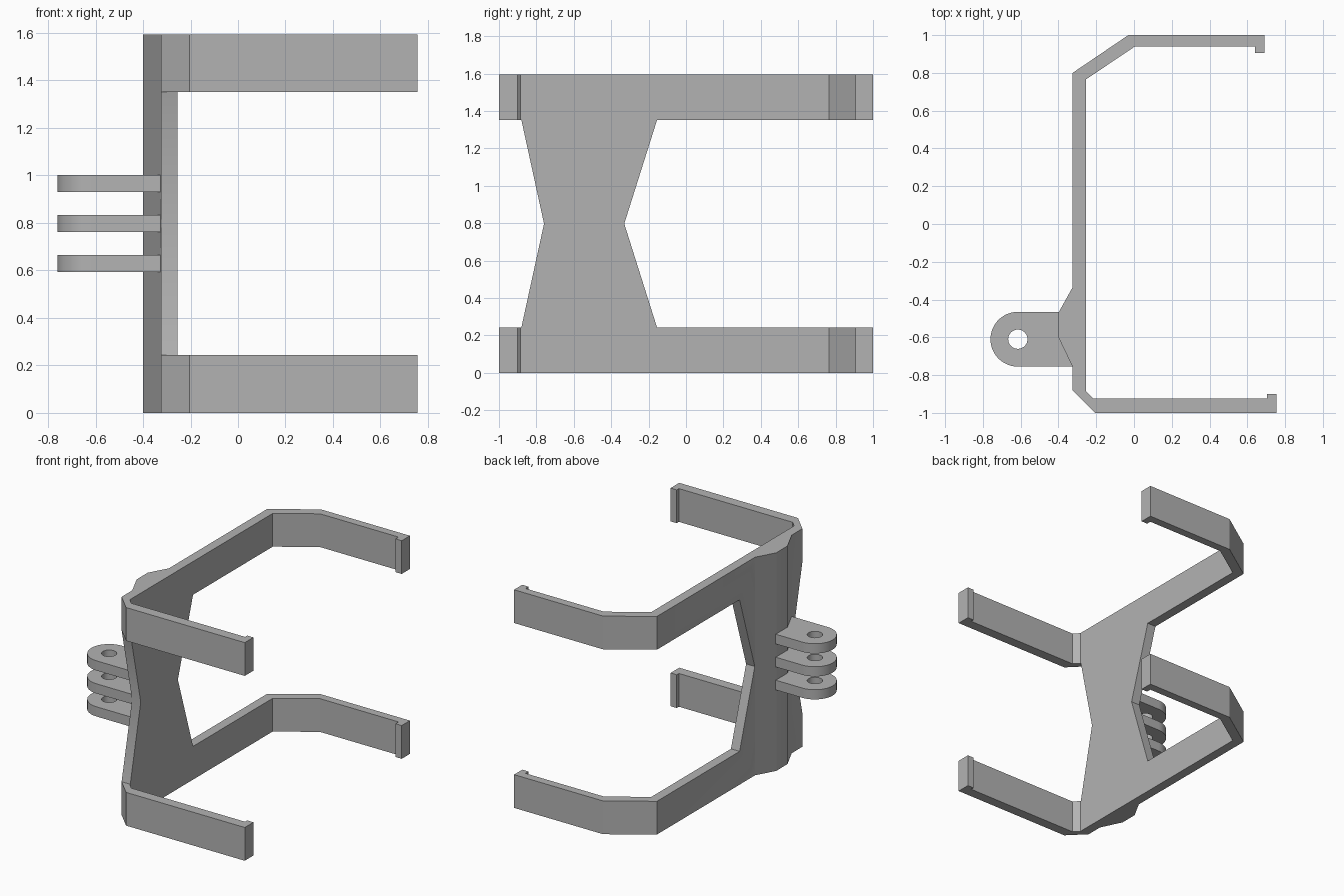
import bpy, bmesh, math
from mathutils import Vector

if "Cube" in bpy.data.objects:
    bpy.data.objects.remove(bpy.data.objects["Cube"])

H = 1.594          # overall height
BAND = 0.243       # height of each strap

grey = bpy.data.materials.new("plain grey")
grey.diffuse_color = (0.45, 0.45, 0.45, 1)
grey.use_nodes = True
grey.node_tree.nodes["Principled BSDF"].inputs["Base Color"].default_value = grey.diffuse_color


def prism(name, points, direction):
    """Extrude a closed planar outline along a direction."""
    bm = bmesh.new()
    face = bm.faces.new([bm.verts.new(p) for p in points])
    out = bmesh.ops.extrude_face_region(bm, geom=[face])
    verts = [v for v in out["geom"] if isinstance(v, bmesh.types.BMVert)]
    bmesh.ops.translate(bm, verts=verts, vec=Vector(direction))
    bmesh.ops.recalc_face_normals(bm, faces=bm.faces)
    mesh = bpy.data.meshes.new(name)
    bm.to_mesh(mesh)
    bm.free()
    obj = bpy.data.objects.new(name, mesh)
    bpy.context.collection.objects.link(obj)
    mesh.materials.append(grey)
    return obj


def activate(obj):
    bpy.ops.object.select_all(action='DESELECT')
    obj.select_set(True)
    bpy.context.view_layer.objects.active = obj


def cut(obj, cutter):
    """Subtract the cutter, then discard it."""
    cutter.hide_render = True
    mod = obj.modifiers.new("cut", 'BOOLEAN')
    mod.operation = 'DIFFERENCE'
    mod.solver = 'EXACT'
    mod.object = cutter
    activate(obj)
    bpy.ops.object.modifier_apply(modifier=mod.name)
    bpy.data.objects.remove(cutter)


def smooth(obj):
    activate(obj)
    bpy.ops.object.shade_smooth_by_angle(angle=math.radians(30))


# Bracket: plan outline with hooked arms and a thickened ridge on the back
outline = [
    (0.755, -1.0), (-0.205, -1.0), (-0.325, -0.88), (-0.325, -0.757),
    (-0.40, -0.60), (-0.40, -0.47), (-0.325, -0.335), (-0.325, 0.80),
    (-0.03, 1.0), (0.69, 1.0), (0.69, 0.905), (0.64, 0.905), (0.64, 0.94),
    (0.005, 0.94), (-0.255, 0.765), (-0.255, -0.885), (-0.215, -0.925),
    (0.705, -0.925), (0.705, -0.90), (0.755, -0.90),
]
bracket = prism("bracket", [(x, y, 0) for x, y in outline], (0, 0, H))

# Openings between the two straps, leaving a waisted plate
for end, corner, waist in [(-1.2, -0.88, -0.759), (1.2, -0.155, -0.33)]:
    opening = [(end, BAND), (corner, BAND), (waist, H / 2),
               (corner, H - BAND), (end, H - BAND)]
    cut(bracket, prism("opening_cutter", [(-1, y, z) for y, z in opening], (2, 0, 0)))
smooth(bracket)

# Three hinge lugs with round ends and a pin hole
CX, CY, R, HOLE, T = -0.615, -0.61, 0.145, 0.051, 0.071


def arc(radius, start, sweep, steps):
    return [(CX + radius * math.cos(start + sweep * i / steps),
             CY + radius * math.sin(start + sweep * i / steps))
            for i in range(steps + 1)]


for i, z in enumerate((0.594, 0.762, 0.93)):
    shape = arc(R, math.pi / 2, math.pi, 24) + [(-0.30, CY - R), (-0.30, CY + R)]
    lug = prism(f"hinge_lug_{i + 1}", [(x, y, z) for x, y in shape], (0, 0, T))
    hole = arc(HOLE, 0, 2 * math.pi, 32)[:-1]
    cut(lug, prism("hole_cutter", [(x, y, z - 0.1) for x, y in hole], (0, 0, 0.3)))
    smooth(lug)
